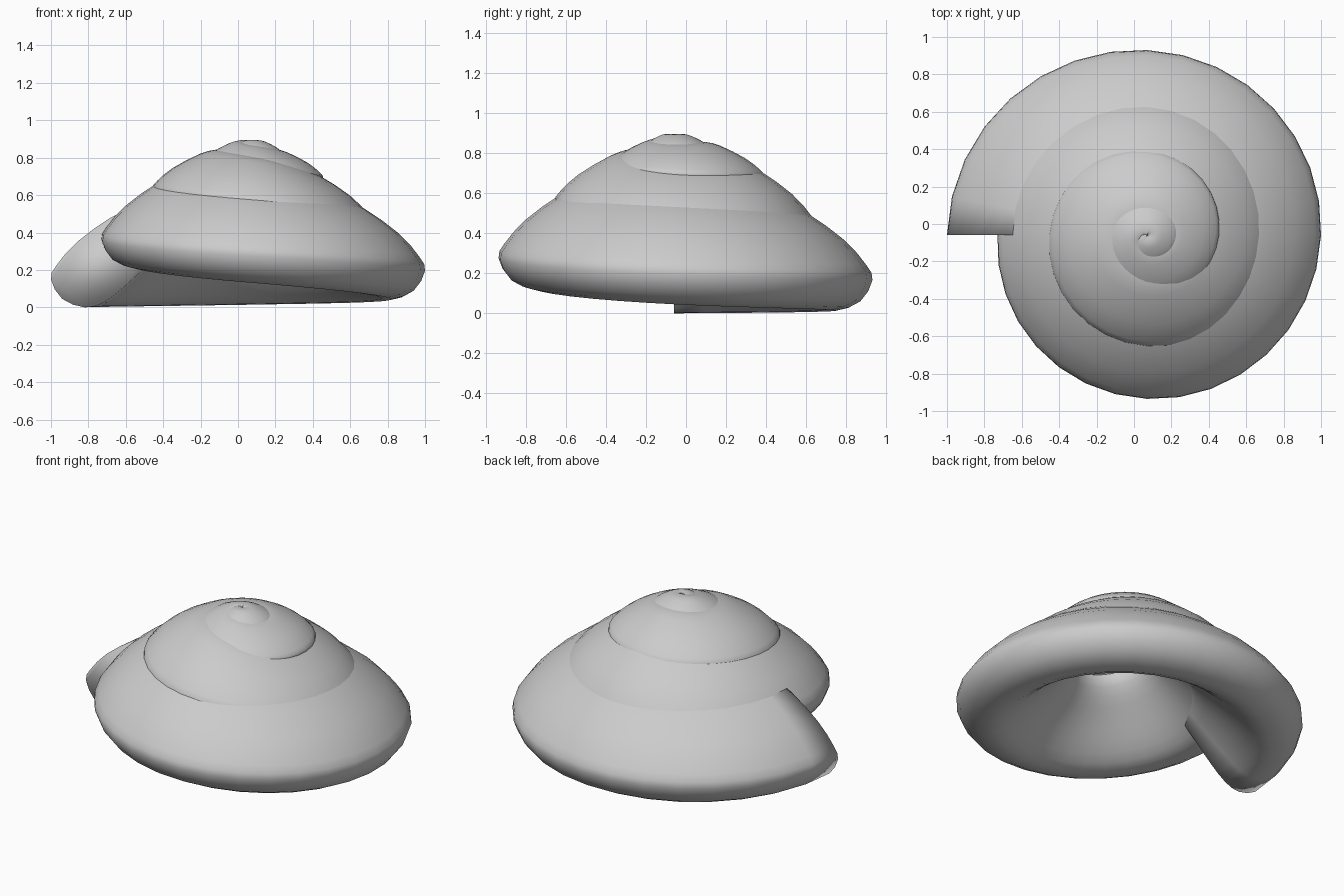
import bpy, bmesh, math

if "Cube" in bpy.data.objects:
    bpy.data.objects.remove(bpy.data.objects["Cube"])

AXIS = (0.07, -0.06)      # spiral axis
STEPS, TURNS = 32, 4.25   # segments per turn, number of turns

# Whorl cross-section (radial, height), relative to its outermost point
PROFILE = [(0, 0), (-.03, .075), (-.14, .20), (-.32, .33), (-.43, .37), (-.54, .365), (-.63, .32),
           (-.66, .25), (-.60, .155), (-.50, .06), (-.39, -.042), (-.28, -.125), (-.18, -.15), (-.06, -.105)]
# Radius and height of the outermost point, every quarter turn from the opening to the apex
RADIUS = [1.07, .99, .93, .875, .80, .715, .655, .595, .525, .455, .385, .32, .25, .205, .175, .14, .09, .05]
HEIGHT = [.15, .165, .195, .275, .36, .415, .435, .555, .635, .675, .69, .735, .78, .80, .815, .835, .85, .855]
# Size of the cross-section, every half turn
SIZE = [1, 1, .91, .89, .78, .60, .43, .30, .16, .06]


def catmull(a, b, c, d, t):
    return 0.5 * (2*b + (c-a)*t + (2*a-5*b+4*c-d)*t*t + (3*b-a-3*c+d)*t**3)


def sample(table, u):
    last = len(table) - 1
    i = min(int(u), last - 1)
    p = [table[max(0, min(last, i + k))] for k in (-1, 0, 1, 2)]
    return catmull(*p, u - i)


# Smooth closed section
n = len(PROFILE)
section = []
for i in range(n):
    p = [PROFILE[(i + k) % n] for k in (-1, 0, 1, 2)]
    for t in (0, 0.5):
        section.append([catmull(*[q[ax] for q in p], t) for ax in (0, 1)])

# Sweep the section along the spiral; the spire whorls get flatter
bm = bmesh.new()
rings = []
for k in range(int(STEPS * TURNS) + 1):
    turn = k / STEPS
    ang = math.pi - 2 * math.pi * turn
    radius, h = sample(RADIUS, turn * 4), sample(HEIGHT, turn * 4)
    s = sample(SIZE, turn * 2)
    sz = s * (1 - 0.3 * max(0, min(1, (turn - 1.25) * 1.25)))
    ring = []
    for dr, dz in section:
        r = radius + dr * s
        ring.append(bm.verts.new((AXIS[0] + r * math.cos(ang),
                                  AXIS[1] + r * math.sin(ang), max(0, h + dz * sz))))
    rings.append(ring)
m = len(section)
for a, b in zip(rings, rings[1:]):
    for j in range(m):
        bm.faces.new((a[j], a[(j + 1) % m], b[(j + 1) % m], b[j]))

# Close the apex and the mouth
bm.faces.new(rings[-1])
bm.faces.new(rings[0][::-1])
bmesh.ops.recalc_face_normals(bm, faces=bm.faces)

mesh = bpy.data.meshes.new("spiral_shell")
bm.to_mesh(mesh)
bm.free()
shell = bpy.data.objects.new("spiral_shell", mesh)
bpy.context.collection.objects.link(shell)
for poly in mesh.polygons:
    poly.use_smooth = True
